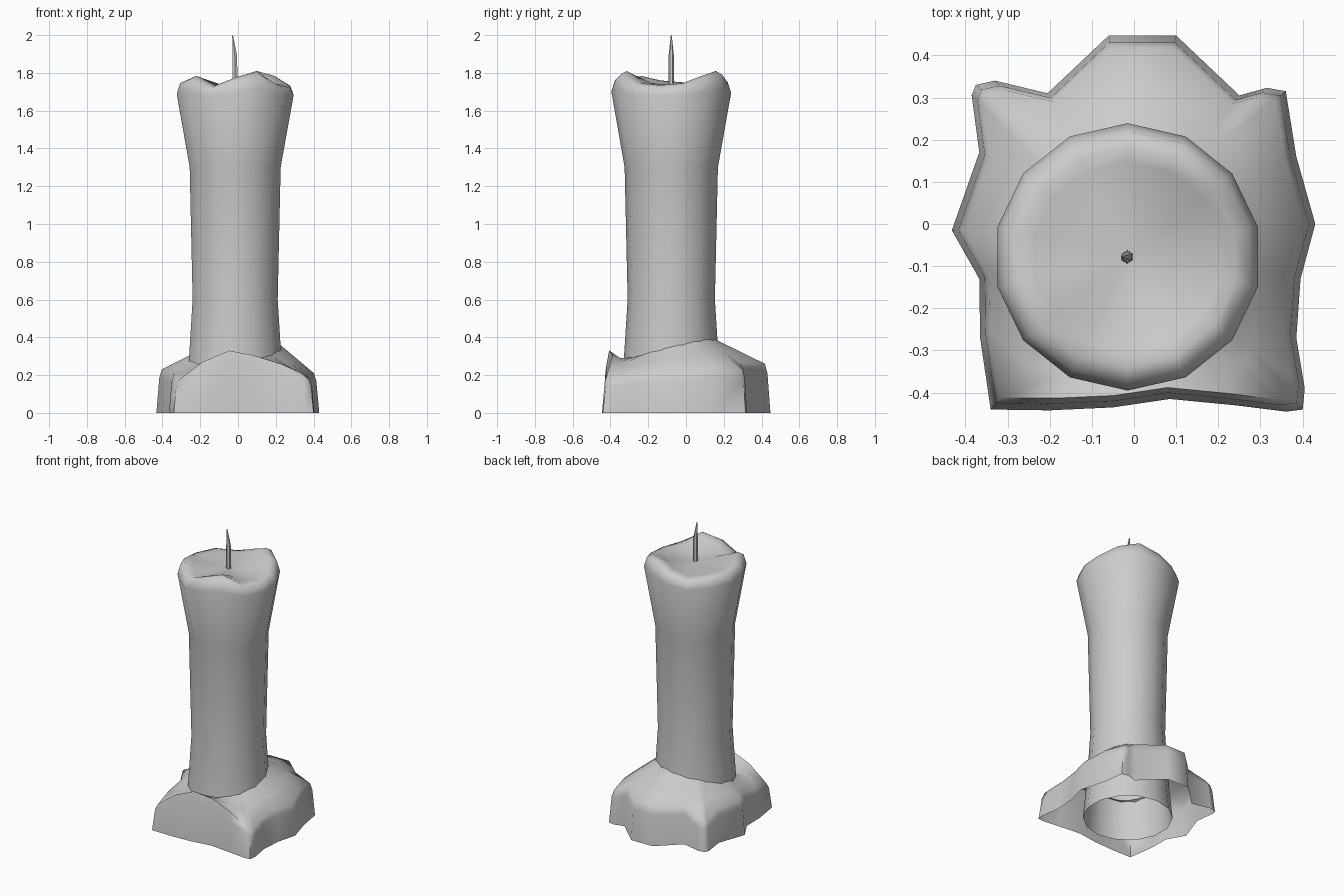
import bpy, bmesh
from math import sin, cos, radians, atan2, pi

if "Cube" in bpy.data.objects:
    bpy.data.objects.remove(bpy.data.objects["Cube"])

CX, CY = -0.015, -0.078      # candle axis
N = 14


def loft(name, rings, cap=None, smooth=50):
    """Skin equal-length rings of points; optional closing apex point."""
    bm = bmesh.new()
    vs = [[bm.verts.new(p) for p in r] for r in rings]
    n = len(vs[0])
    for a, b in zip(vs, vs[1:]):
        for i in range(n):
            j = (i + 1) % n
            bm.faces.new((a[i], a[j], b[j], b[i]))
    if cap:
        c = bm.verts.new(cap)
        for i in range(n):
            bm.faces.new((vs[-1][i], vs[-1][(i + 1) % n], c))
    me = bpy.data.meshes.new(name)
    bm.to_mesh(me)
    bm.free()
    ob = bpy.data.objects.new(name, me)
    bpy.context.collection.objects.link(ob)
    bpy.ops.object.select_all(action='DESELECT')
    bpy.context.view_layer.objects.active = ob
    ob.select_set(True)
    bpy.ops.object.shade_smooth_by_angle(angle=radians(smooth))
    return ob


def ring(r, z, n=N, cx=CX, cy=CY):
    """Ring starting at the back (+y), counter-clockwise; z may be per point."""
    out = []
    for i in range(n):
        a = pi / 2 + 2 * pi * i / n
        out.append((cx + r * cos(a), cy + r * sin(a), z[i] if isinstance(z, list) else z))
    return out


# candle body: flared tube with a wavy melted rim and shallow wax pool
rim = [1.765, 1.73, 1.75, 1.75, 1.76, 1.785, 1.73,
       1.775, 1.81, 1.745, 1.735, 1.745, 1.785, 1.81]
wave = lambda k, d: [1.765 + (z - 1.765) * k + d for z in rim]
loft("candle", [
    ring(0.277, 0.0), ring(0.252, 0.27), ring(0.231, 0.6), ring(0.247, 1.3),
    ring(0.317, wave(0.5, -0.07)), ring(0.299, wave(0.9, -0.015)),
    ring(0.262, rim), ring(0.225, wave(0.8, -0.008)), ring(0.13, wave(0.2, -0.026)),
], cap=(CX, CY, 1.733), smooth=70)

# wick: thin stick tapering to a leaning tip
loft("wick", [
    ring(0.016, 1.72, 6, -0.016, CY),
    ring(0.014, 1.89, 6, -0.017, CY),
    ring(0.003, 1.995, 6, -0.028, CY),
], cap=(-0.028, CY, 2.0), smooth=40)

# melted wax base: foot outline with the shoulder height at each point
foot = [
    (-.34, -.44, .17), (-.2, -.442, .27), (-.05, -.435, .33), (.085, -.415, .305),
    (.24, -.43, .26), (.36, -.445, .21), (.4, -.44, .18), (.405, -.39, .18),
    (.385, -.27, .2), (.395, -.13, .21), (.43, 0, .21), (.385, .16, .24),
    (.36, .315, .22), (.315, .323, .23), (.25, .305, .27), (.1, .447, .26),
    (-.06, .447, .26), (-.205, .31, .25), (-.33, .34, .2), (-.375, .33, .19),
    (-.385, .305, .19), (-.367, .17, .22), (-.432, -.015, .23), (-.367, -.13, .22),
    (-.365, -.27, .2)]


def collar(x, y):
    """Point where the wax meets the candle, higher to the back right."""
    a = atan2(y - CY, x - CX)
    return (CX + 0.24 * cos(a), CY + 0.24 * sin(a), 0.325 + 0.065 * cos(a - radians(65)))


top = [collar(x, y) for x, y, z in foot]
shoulder = [(x * .935, y * .935, z) for x, y, z in foot]
slope = [tuple(s * .5 + t * .5 for s, t in zip(p, q)) for p, q in zip(shoulder, top)]
loft("melted_base", [
    [(x, y, 0) for x, y, z in foot],
    [(x * .965, y * .965, z * .8) for x, y, z in foot],
    shoulder, slope, top], smooth=65)
